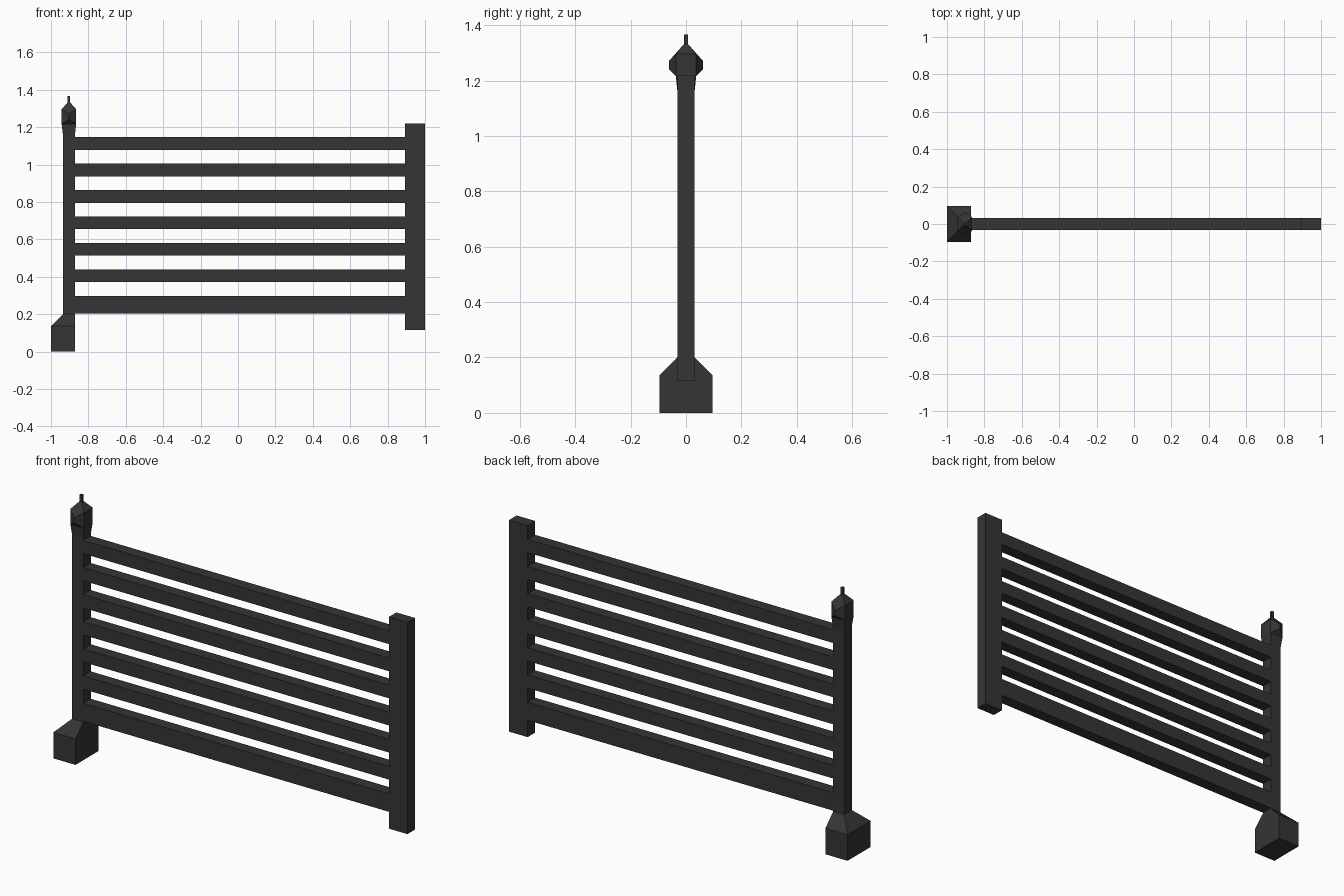
import bpy, bmesh

if "Cube" in bpy.data.objects:
    bpy.data.objects.remove(bpy.data.objects["Cube"])

metal = bpy.data.materials.new("dark iron")
metal.diffuse_color = (0.035, 0.035, 0.035, 1)
metal.use_nodes = True
metal.node_tree.nodes["Principled BSDF"].inputs["Base Color"].default_value = metal.diffuse_color

PX = -0.904   # centre of the hinge post
T = 0.031     # half thickness of posts and rails


def finish(name, bm):
    bmesh.ops.recalc_face_normals(bm, faces=bm.faces)
    me = bpy.data.meshes.new(name)
    bm.to_mesh(me)
    bm.free()
    me.materials.append(metal)
    ob = bpy.data.objects.new(name, me)
    bpy.context.collection.objects.link(ob)
    return ob


def loft(name, sections):
    """Stack of rectangles (x0, x1, half depth, z) joined into one solid."""
    bm = bmesh.new()
    rings = [[bm.verts.new(p) for p in ((x0, -h, z), (x1, -h, z), (x1, h, z), (x0, h, z))]
             for x0, x1, h, z in sections]
    for a, b in zip(rings, rings[1:]):
        for i in range(4):
            j = (i + 1) % 4
            bm.faces.new((a[i], a[j], b[j], b[i]))
    bm.faces.new(rings[0][::-1])
    bm.faces.new(rings[-1])
    return finish(name, bm)


def box(name, x0, x1, z0, z1):
    return loft(name, [(x0, x1, T, z0), (x0, x1, T, z1)])


# Foot block: sloped on three sides, flush with the post on the inner side
loft("foot_block", [(-1, -0.872, 0.095, 0), (-1, -0.872, 0.095, 0.136),
                    (-0.936, -0.872, T, 0.2)])

# Posts
loft("hinge_post", [(PX - 0.032, PX + 0.032, T, 0.2), (PX - 0.032, PX + 0.032, T, 1.16),
                    (PX - 0.039, PX + 0.039, 0.037, 1.217)])
box("end_post", 0.893, 1.0, 0.115, 1.22)

# Horizontal rails: a deeper bottom rail and six equal ones
box("bottom_rail", -0.872, 0.893, 0.203, 0.297)
for i in range(6):
    z = 0.371 + i * 0.1415
    box(f"rail_{i + 1}", -0.872, 0.893, z, z + 0.069)

# Finial head: box with ridged front and back and a pyramid top
bm = bmesh.new()
for sy in (-1, 1):
    for sx in (-1, 1):
        for dx, y, z in ((0.039, 0.037, 1.217), (0.039, 0.037, 1.295), (0.007, 0.007, 1.332)):
            bm.verts.new((PX + sx * dx, sy * y, z))
    for z in (1.242, 1.27):
        bm.verts.new((PX, sy * 0.062, z))
bmesh.ops.convex_hull(bm, input=bm.verts)
finish("finial_head", bm)

# Finial spike
loft("finial_spike", [(PX - 0.007, PX + 0.007, 0.007, 1.325), (PX - 0.007, PX + 0.007, 0.007, 1.367)])
